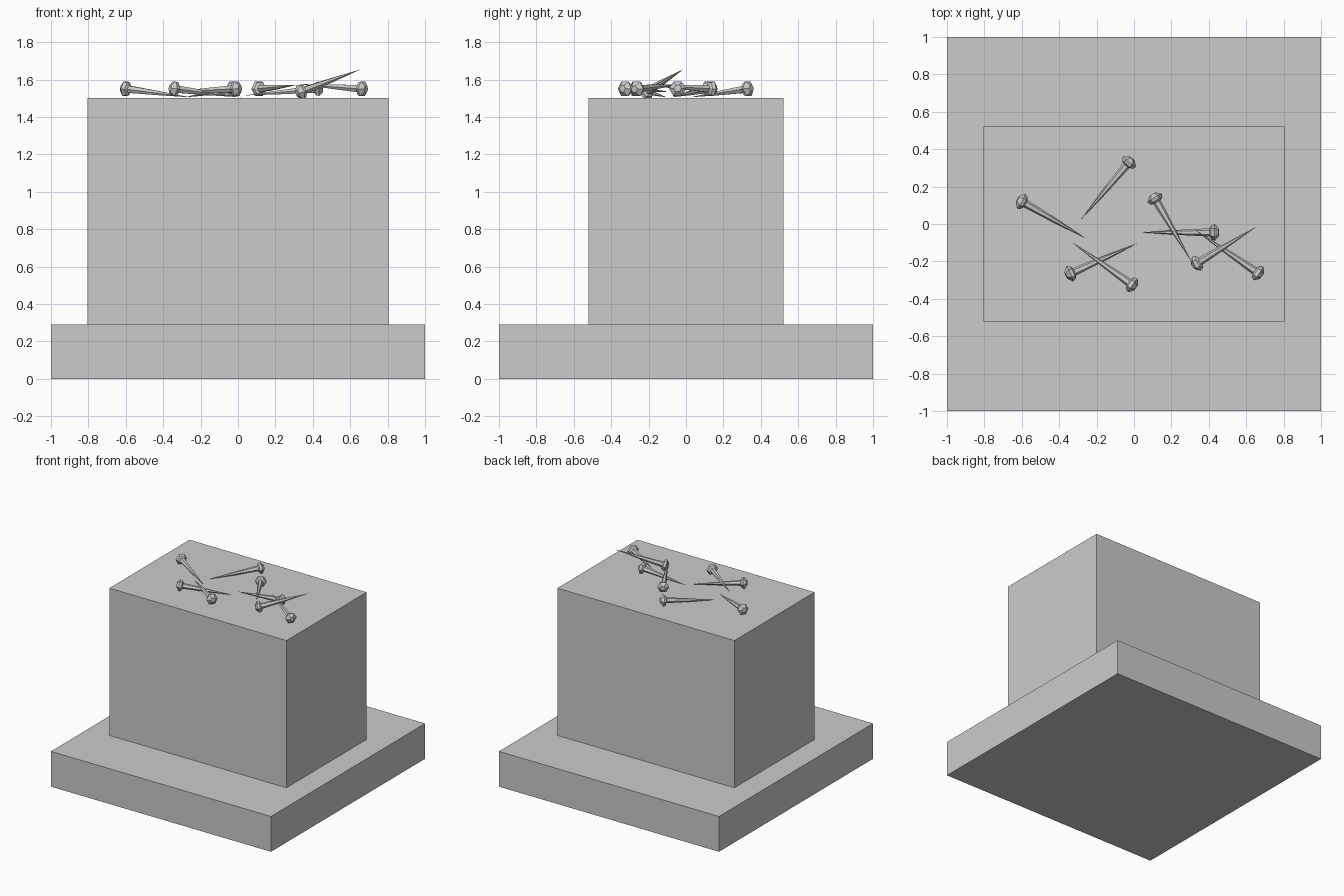
import bpy, bmesh, math
from mathutils import Vector

if "Cube" in bpy.data.objects:
    bpy.data.objects.remove(bpy.data.objects["Cube"])


def block(name, size, z0):
    bpy.ops.mesh.primitive_cube_add(size=1, location=(0, 0, z0 + size[2] / 2))
    ob = bpy.context.object
    ob.name = name
    ob.scale = size
    bpy.ops.object.transform_apply(location=True, rotation=False, scale=True)
    return ob


# Lathed low-poly nail: faceted head, tapered shank, pointed tip
def nail(name, head, tip, sides=6):
    head, tip = Vector(head), Vector(tip)
    length = (tip - head).length
    profile = [(-0.026, 0.020), (-0.004, 0.045), (0.014, 0.038), (0.022, 0.022),
               (length * 0.5, 0.013)]
    bm = bmesh.new()
    rings = []
    for z, r in profile:
        rings.append([bm.verts.new((r * math.cos(2 * math.pi * i / sides),
                                    r * math.sin(2 * math.pi * i / sides), z))
                      for i in range(sides)])
    bm.faces.new(rings[0][::-1])
    for a, b in zip(rings, rings[1:]):
        for i in range(sides):
            j = (i + 1) % sides
            bm.faces.new((a[i], a[j], b[j], b[i]))
    point = bm.verts.new((0, 0, length))
    for i in range(sides):
        bm.faces.new((rings[-1][i], rings[-1][(i + 1) % sides], point))
    mesh = bpy.data.meshes.new(name)
    bm.to_mesh(mesh)
    bm.free()
    ob = bpy.data.objects.new(name, mesh)
    bpy.context.collection.objects.link(ob)
    ob.location = head
    ob.rotation_mode = 'QUATERNION'
    ob.rotation_quaternion = (tip - head).to_track_quat('Z', 'Y')


# Plinth and block
block("base_slab", (2, 2, 0.29), 0)
block("pedestal_block", (1.61, 1.04, 1.21), 0.29)

# Scattered nails: head centre, tip
nails = [
    ((-0.60, 0.12, 1.55), (-0.257, -0.077, 1.505)),
    ((-0.027, 0.33, 1.55), (-0.283, 0.024, 1.505)),
    ((-0.34, -0.265, 1.55), (0.016, -0.104, 1.505)),
    ((-0.01, -0.325, 1.55), (-0.337, -0.094, 1.535)),
    ((0.112, 0.136, 1.55), (0.31, -0.206, 1.57)),
    ((0.428, -0.045, 1.55), (0.037, -0.045, 1.515)),
    ((0.663, -0.262, 1.55), (0.33, -0.035, 1.575)),
    ((0.337, -0.21, 1.535), (0.658, -0.013, 1.655)),
]
for i, (h, t) in enumerate(nails):
    nail(f"nail_{i + 1}", h, t)
